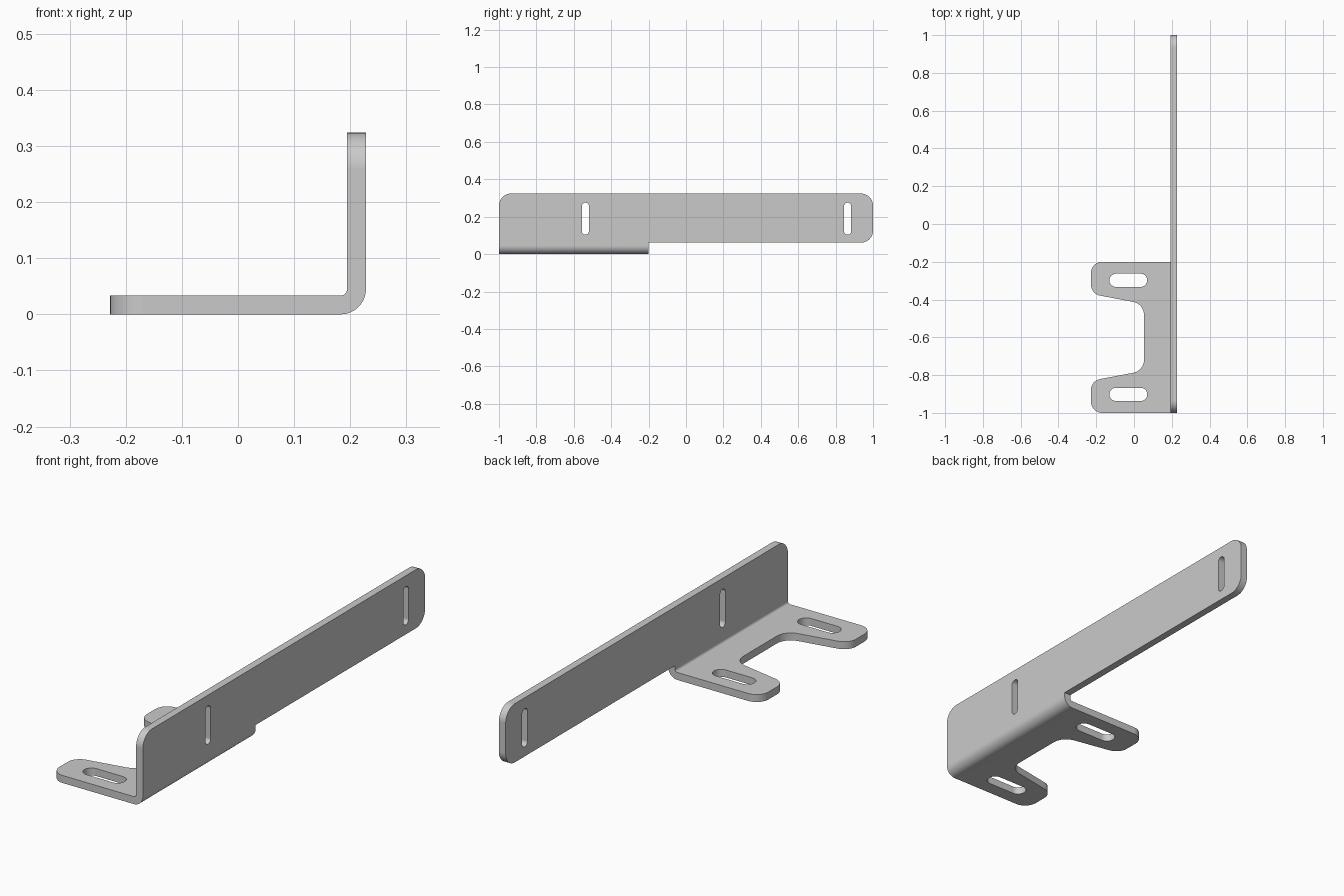
import bpy
import bmesh
import math
from mathutils import Vector

cube = bpy.data.objects.get("Cube")
if cube:
    bpy.data.objects.remove(cube, do_unlink=True)

THICK = 0.0335
BEND_R = 0.045               # outer bend radius
RIGHT = 0.228                # outer face of the wall
LEFT = -0.228
TOP = 0.324
BEND_X = RIGHT - BEND_R      # where the foot starts to bend
MID_Y = -0.6                 # mirror line of the foot
STEPS = 12


def wall(z):
    """Blank coordinate of a height on the wall."""
    return BEND_X + z


def rounded(corners, steps=10):
    """Polygon from (u, y, radius) corners, each filleted by its radius."""
    pts = []
    for i, (u, y, r) in enumerate(corners):
        p = Vector((u, y))
        if r == 0:
            pts.append(p)
            continue
        a = (Vector(corners[i - 1][:2]) - p).normalized()
        b = (Vector(corners[(i + 1) % len(corners)][:2]) - p).normalized()
        half = a.angle(b) / 2
        centre = p + (a + b).normalized() * (r / math.sin(half))
        start = (p + a * (r / math.tan(half)) - centre).normalized()
        end = (p + b * (r / math.tan(half)) - centre).normalized()
        sweep = start.angle(end)
        for k in range(steps + 1):
            f = k / steps
            ray = start * math.sin((1 - f) * sweep) + end * math.sin(f * sweep)
            pts.append(centre + ray * (r / math.sin(sweep)))
    return pts


def slot(u0, u1, y0, y1):
    """Slot with fully round ends."""
    r = min(u1 - u0, y1 - y0) / 2 * 0.99
    return rounded([(u0, y0, r), (u1, y0, r), (u1, y1, r), (u0, y1, r)])


def fold(co):
    """Fold the flat blank (u, y, depth) into the angle shape."""
    u, y, t = co
    s = u - BEND_X
    if s <= 0:
        return Vector((u, y, t))
    if s >= BEND_R:
        return Vector((RIGHT - t, y, s))
    a = s / BEND_R * math.pi / 2
    r = BEND_R - t
    return Vector((BEND_X + r * math.sin(a), y, BEND_R - r * math.cos(a)))


# Flat outline: one foot tab, mirrored, then the long wall
tab = [(LEFT, -0.2, 0.06), (LEFT, -0.37, 0.06), (0.053, -0.423, 0.07)]
mirrored_tab = [(u, 2 * MID_Y - y, r) for u, y, r in reversed(tab)]
outline = rounded(
    tab + mirrored_tab
    + [(wall(TOP), -1, 0.065), (wall(TOP), 1, 0.065),
       (wall(0.061), 1, 0.065), (wall(0.061), -0.2, 0), (BEND_X, -0.2, 0)])

# Slots in the tabs and in the wall
loops = [outline]
for y in (-0.298, 2 * MID_Y + 0.298):
    loops.append(slot(-0.13, 0.07, y - 0.035, y + 0.035))
for y in (-0.538, 0.864):
    loops.append(slot(wall(0.104), wall(0.275), y - 0.019, y + 0.019))

bm = bmesh.new()
for loop in loops:
    verts = [bm.verts.new((p.x, p.y, 0)) for p in loop]
    for i, v in enumerate(verts):
        bm.edges.new((verts[i - 1], v))
bmesh.ops.triangle_fill(bm, use_beauty=True, edges=bm.edges[:], normal=(0, 0, 1))

# Cut lines across the bend
for k in range(STEPS + 1):
    bmesh.ops.bisect_plane(
        bm, geom=bm.verts[:] + bm.edges[:] + bm.faces[:], dist=1e-5,
        plane_co=(BEND_X + BEND_R * k / STEPS, 0, 0), plane_no=(1, 0, 0))

# Thickness, then folding
grown = bmesh.ops.extrude_face_region(bm, geom=bm.faces[:], use_keep_orig=True)
for v in grown["geom"]:
    if isinstance(v, bmesh.types.BMVert):
        v.co.z += THICK
for v in bm.verts:
    v.co = fold(v.co)
bmesh.ops.recalc_face_normals(bm, faces=bm.faces[:])

mesh = bpy.data.meshes.new("bracket")
bm.to_mesh(mesh)
bm.free()
bracket = bpy.data.objects.new("bracket", mesh)
bpy.context.collection.objects.link(bracket)

# Plain grey metal
grey = bpy.data.materials.new("grey metal")
grey.use_nodes = True
color = (0.59, 0.59, 0.59, 1)
grey.diffuse_color = color
grey.node_tree.nodes["Principled BSDF"].inputs["Base Color"].default_value = color
mesh.materials.append(grey)

# Smooth bend and fillets, crisp sheet edges
bpy.ops.object.select_all(action="DESELECT")
bracket.select_set(True)
bpy.context.view_layer.objects.active = bracket
bpy.ops.object.shade_smooth_by_angle(angle=math.radians(30))
weighted = bracket.modifiers.new("flat_face_normals", "WEIGHTED_NORMAL")
weighted.keep_sharp = True
